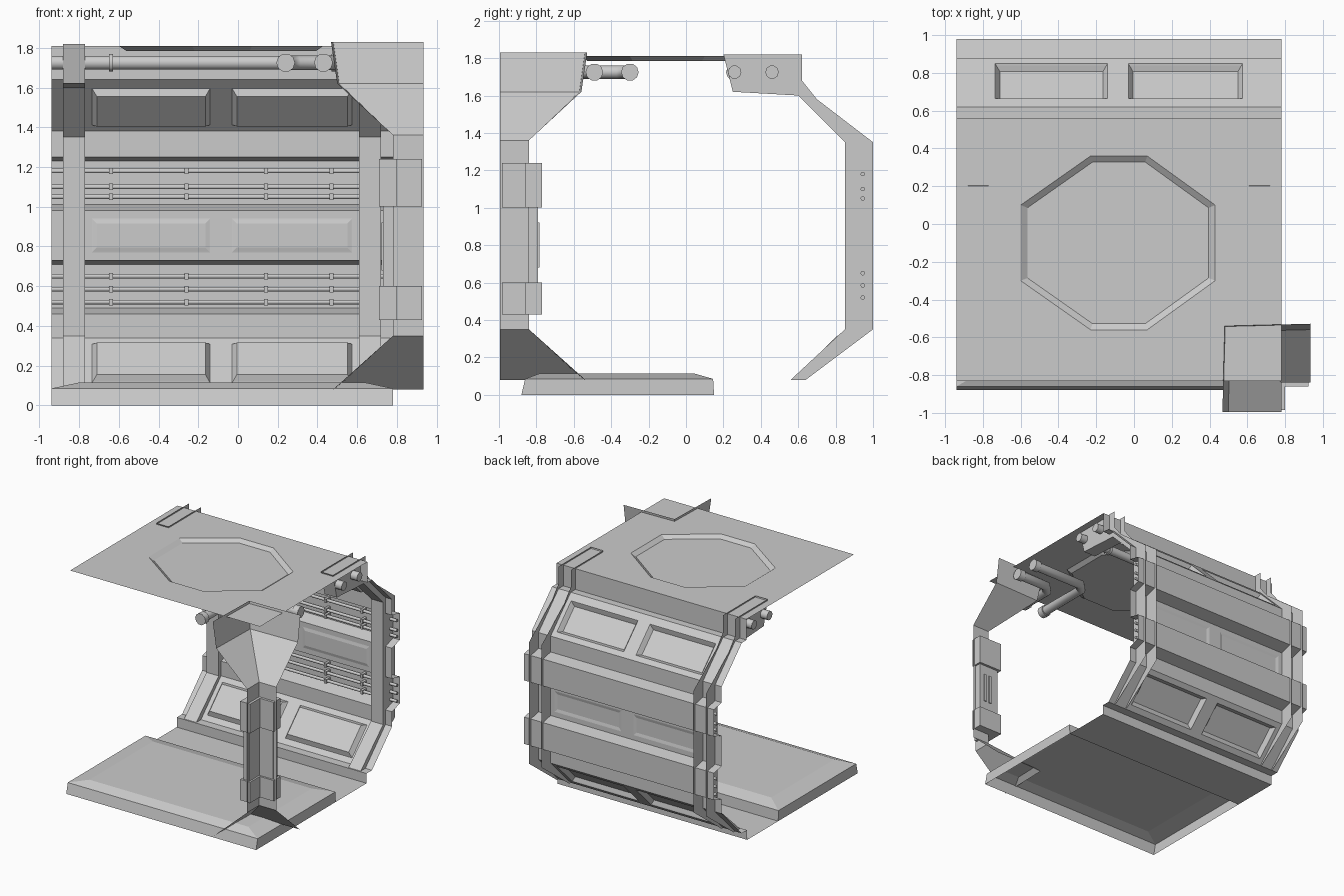
import bpy, bmesh
from mathutils import Vector

if "Cube" in bpy.data.objects:
    bpy.data.objects.remove(bpy.data.objects["Cube"])

GREY = (0.6, 0.6, 0.6, 1)
mat = bpy.data.materials.new("light_grey")
mat.use_nodes = True
mat.diffuse_color = GREY
mat.node_tree.nodes["Principled BSDF"].inputs["Base Color"].default_value = GREY

X0, X1 = -0.94, 0.78          # module ends
MID = (X0 + X1) / 2


def finish(bm, name, merge=True):
    if merge:
        bmesh.ops.remove_doubles(bm, verts=bm.verts, dist=1e-5)
    me = bpy.data.meshes.new(name)
    bm.to_mesh(me)
    bm.free()
    ob = bpy.data.objects.new(name, me)
    bpy.context.collection.objects.link(ob)
    me.materials.append(mat)
    return ob


def face(bm, pts):
    return bm.faces.new([bm.verts.new(p) for p in pts])


def strip(bm, path, xs):
    """Sheet through a (y, z) path, divided along x; returns cells as [row][column]."""
    return [[face(bm, [(a, *p), (b, *p), (b, *q), (a, *q)]) for a, b in zip(xs, xs[1:])]
            for p, q in zip(path, path[1:])]


def tube(name, path, radius):
    cu = bpy.data.curves.new(name, "CURVE")
    cu.dimensions = "3D"
    cu.bevel_depth = radius
    cu.bevel_resolution = 3
    cu.use_fill_caps = True
    sp = cu.splines.new("POLY")
    sp.points.add(len(path) - 1)
    for pt, co in zip(sp.points, path):
        pt.co = (*co, 1)
    ob = bpy.data.objects.new(name, cu)
    bpy.context.collection.objects.link(ob)
    cu.materials.append(mat)


def box(name, x, y, z):
    bm = bmesh.new()
    bmesh.ops.create_cube(bm, size=1)
    for v in bm.verts:
        for i, r in enumerate((x, y, z)):
            v.co[i] = r[0] if v.co[i] < 0 else r[1]
    return finish(bm, name)


# Back wall: floor strip, kick step, slopes, two channels and pressed panels
lo_a, lo_b = Vector((0.62, 0.08)), Vector((0.88, 0.34))
up_a, up_b = Vector((0.88, 1.38)), Vector((0.62, 1.64))
path = [(0.15, 0), (0.55, 0), (0.55, 0.08), lo_a, lo_a.lerp(lo_b, 0.13), lo_a.lerp(lo_b, 0.88), lo_b,
        (0.88, 0.46), (0.98, 0.49), (0.98, 0.71), (0.88, 0.73),
        (0.88, 0.77), (0.88, 0.94),
        (0.88, 0.98), (0.98, 1.01), (0.98, 1.23), (0.88, 1.25),
        up_a, up_a.lerp(up_b, 0.12), up_a.lerp(up_b, 0.83), up_b, (0.56, 1.64), (0.56, 1.81)]
bm = bmesh.new()
cells = strip(bm, path, [X0, -0.735, -0.14, -0.03, 0.575, X1])
bm.normal_update()
for row, wide, depth in ((4, 0.035, 0.035), (11, 0.035, 0.006), (18, 0.035, 0.035)):
    for col in (1, 3):
        f = cells[row][col]
        bmesh.ops.inset_individual(bm, faces=[f], thickness=0.008, depth=depth * 0.2)
        bmesh.ops.inset_individual(bm, faces=[f], thickness=wide - 0.008, depth=depth * 0.8)
finish(bm, "back_wall")

# Ribs: channels open on the outside
inner = [(0.56, 0.08), (0.85, 0.35), (0.85, 1.35), (0.6, 1.6), (0.25, 1.62), (0.2, 1.82)]
outer = [(0.62, 1.82), (0.62, 1.68), (0.7, 1.58), (1, 1.35), (1, 0.35), (0.64, 0.08)]
for side, a in (("right", -0.88), ("left", 0.61)):
    bm = bmesh.new()
    b = a + 0.11
    strip(bm, inner, [a, b])
    face(bm, [(a, *p) for p in reversed(inner + outer)])
    face(bm, [(b, *p) for p in inner + outer])
    finish(bm, side + "_rib")

# Thin conduits and clips inside the wall channels
for i, z in enumerate((0.52, 0.585, 0.65, 1.05, 1.1, 1.18)):
    tube(f"conduit_{i}", [(X0, 0.945, z), (X1, 0.945, z)], 0.012)
    for j, x in enumerate((-0.64, -0.26, 0.14, 0.47)):
        box(f"conduit_clip_{i}_{j}", (x - 0.01, x + 0.01), (0.925, 0.98), (z - 0.016, z + 0.016))

# Overhead pipes along the wall
for i, y in enumerate((0.26, 0.46)):
    tube(f"wall_pipe_{i}", [(X0, y, 1.725), (X1, y, 1.725)], 0.036)
    for x in (-0.64, 0.48):
        tube(f"wall_pipe_collar_{i}", [(x - 0.01, y, 1.725), (x + 0.01, y, 1.725)], 0.046)

# Corner pipes with cut elbows and end collars
for i, (x, y) in enumerate(((0.24, -0.3), (0.43, -0.49))):
    z, c = 1.725, 0.06
    tube(f"corner_pipe_{i}", [(x, -0.83, z), (x, y - c, z), (x + c, y, z), (X1, y, z)], 0.038)
    tube(f"corner_pipe_front_collar_{i}", [(x, -0.83, z), (x, -0.78, z)], 0.047)
    tube(f"corner_pipe_side_collar_{i}", [(X1 - 0.05, y, z), (X1, y, z)], 0.047)

# Floor: raised shell, open underneath
rings = []
for x0, x1, y0, y1, z in ((X0, X1, -0.88, 0.15, 0), (X0, X1, -0.86, 0.145, 0.085),
                          (X0 + 0.14, X1 - 0.14, -0.78, 0.04, 0.115)):
    rings.append([(x0, y0, z), (x1, y0, z), (x1, y1, z), (x0, y1, z)])
bm = bmesh.new()
for lo, hi in zip(rings, rings[1:]):
    for k in range(4):
        n = (k + 1) % 4
        face(bm, [lo[k], lo[n], hi[n], hi[k]])
face(bm, rings[-1])
finish(bm, "floor")

# Ceiling: sheet with a sunken octagon
octagon = [(0.43, -0.3), (0.43, 0.1), (0.07, 0.36), (-0.23, 0.36),
           (-0.6, 0.1), (-0.6, -0.3), (-0.23, -0.56), (0.07, -0.56)]
corners = [(X1, 0.56), (X0, 0.56), (X0, -0.83), (X1, -0.83)]
top = [(x, y, 1.81) for x, y in octagon]
low = [(MID + (x - MID) * 0.93, -0.1 + (y + 0.1) * 0.93, 1.785) for x, y in octagon]
edge = [(x, y, 1.81) for x, y in corners]
bm = bmesh.new()
for k in range(8):
    n = (k + 1) % 8
    face(bm, [top[k], top[n], low[n], low[k]])
    if k % 2:                                   # slanted octagon side next to a corner
        face(bm, [top[k], edge[k // 2], top[n]])
    else:                                       # straight side between two corners
        face(bm, [top[k], edge[k // 2 - 1], edge[k // 2], top[n]])
face(bm, low)
finish(bm, "ceiling")

# Corner pillar: folded sheet, mirrored about the diagonal
CX, CY = 0.78, -0.84


def wings(d, z):
    """Wing end, fold and wing end of the L section pushed d into the room."""
    flare = d * 0.04
    return ((CX - d - flare, CY - 0.155, z), (CX - d, CY + d, z), (CX + 0.155, CY + d + flare, z))


bm = bmesh.new()
levels = [wings(*p) for p in ((0.29, 0.08), (0, 0.35), (0, 1.36), (0.27, 1.62), (0.3, 1.83))]
for p, q in zip(levels, levels[1:]):
    for k in (0, 1):
        face(bm, [p[k + 1], p[k], q[k], q[k + 1]])
finish(bm, "corner_pillar")


def l_block(name, d_in, d_out, reach, z0, z1):
    """Solid L-shaped block wrapped around the pillar."""
    loop = [(CX - d_in, CY - reach), (CX - d_in, CY + d_in), (CX + reach, CY + d_in),
            (CX + reach, CY - d_out), (CX + d_out, CY - d_out), (CX + d_out, CY - reach)]
    bm = bmesh.new()
    base = face(bm, [(x, y, z0) for x, y in loop])
    ext = bmesh.ops.extrude_face_region(bm, geom=[base])["geom"]
    bmesh.ops.translate(bm, vec=(0, 0, z1 - z0),
                        verts=[v for v in ext if isinstance(v, bmesh.types.BMVert)])
    bmesh.ops.recalc_face_normals(bm, faces=bm.faces)
    finish(bm, name)


l_block("pillar_lower_band", 0.07, 0.02, 0.145, 0.43, 0.6)
l_block("pillar_upper_band", 0.07, 0.02, 0.145, 1.0, 1.24)
l_block("pillar_middle_panel", 0.05, 0.005, 0.13, 0.6, 1.0)

# Narrow plates on both room-side faces of the pillar
for i, off in enumerate((0.02, 0.07)):
    box(f"pillar_plate_back_{i}", (CX + off, CX + off + 0.02), (CY + 0.05, CY + 0.058), (0.68, 0.92))
    box(f"pillar_plate_side_{i}", (CX - 0.058, CX - 0.05), (CY - off - 0.02, CY - off), (0.68, 0.92))
